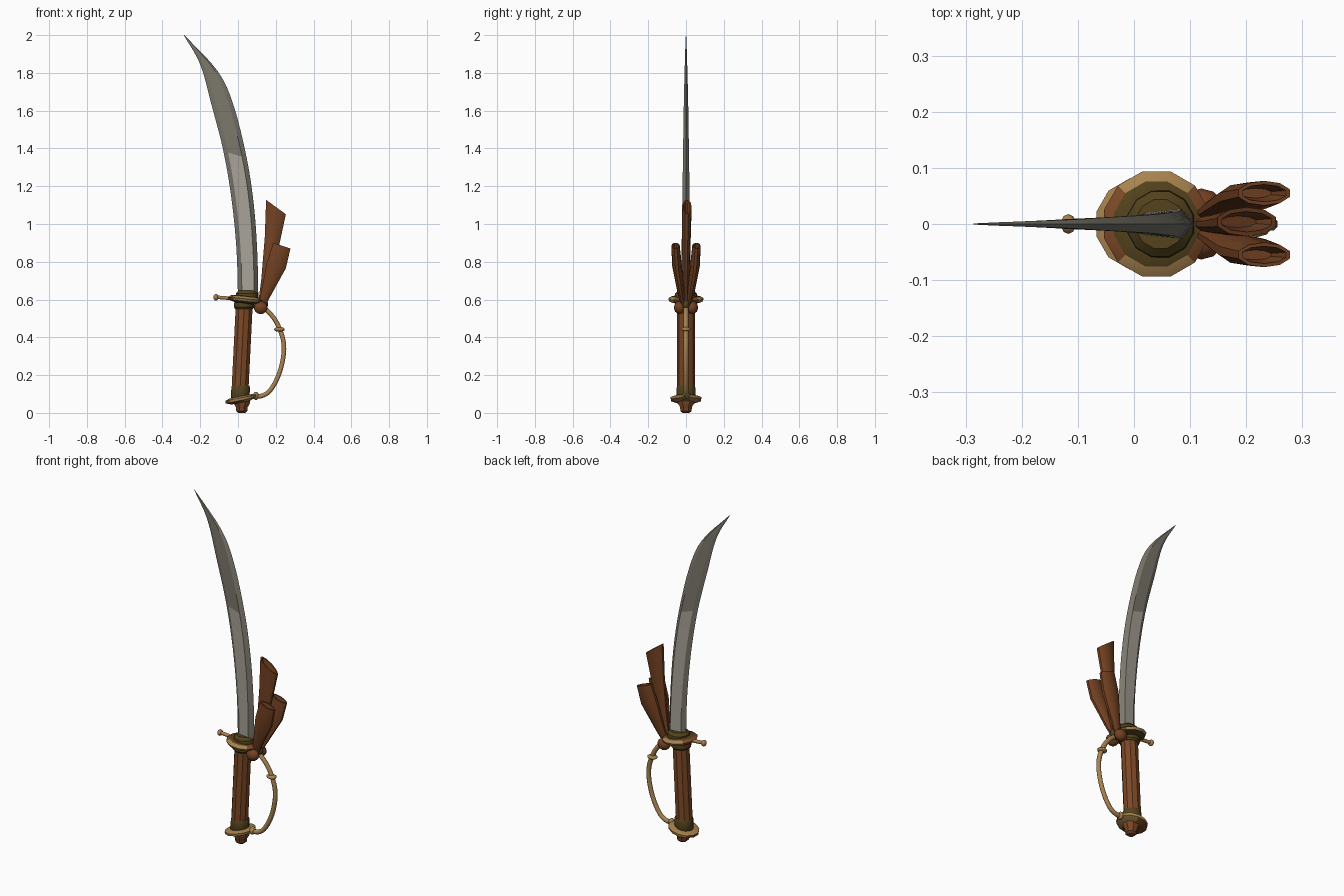
import bpy, math
from mathutils import Vector as V

cube = bpy.data.objects.get("Cube")
if cube:
    bpy.data.objects.remove(cube, do_unlink=True)


def material(name, rgb):
    col = [(c / 255) ** 2.2 for c in rgb] + [1]
    m = bpy.data.materials.new(name)
    m.use_nodes = True
    m.diffuse_color = col
    m.node_tree.nodes["Principled BSDF"].inputs["Base Color"].default_value = col
    return m


STEEL = material("bright steel", (166, 160, 150))
DARK = material("dull steel", (122, 119, 107))
LEATHER = material("brown leather", (124, 74, 43))
CLOTH = material("brown cloth", (116, 68, 39))
BRASS = material("brass", (166, 130, 80))
OLIVE = material("tarnished brass", (84, 68, 34))


def loft(name, rings, mats, rule=None, angle=35, cap_end=True):
    """Skin a list of equal point rings; rule(centre) picks a material slot."""
    n = len(rings[0])
    verts = [p for ring in rings for p in ring]
    faces = [(r * n + i, r * n + (i + 1) % n, (r + 1) * n + (i + 1) % n, (r + 1) * n + i)
             for r in range(len(rings) - 1) for i in range(n)]
    faces.append(tuple(reversed(range(n))))
    if cap_end:
        faces.append(tuple(range(len(verts) - n, len(verts))))
    me = bpy.data.meshes.new(name)
    me.from_pydata(verts, [], faces)
    for m in mats:
        me.materials.append(m)
    if rule:
        for f in me.polygons:
            f.material_index = rule(f.center)
    me.shade_smooth()
    me.set_sharp_from_angle(angle=math.radians(angle))
    ob = bpy.data.objects.new(name, me)
    bpy.context.collection.objects.link(ob)
    return ob


def ellipse(c, u, v, n):
    return [V(c) + V(u) * math.cos(a) + V(v) * math.sin(a)
            for a in (math.tau * (i + 0.5) / n for i in range(n))]


def lathe(name, profile, base, mats, slope=0, lean=0, n=12, rule=None):
    """Turned part: profile of (radius, height); slope tips it along x."""
    rings = [ellipse(V(base) + V((lean * h, 0, h)), (r, 0, r * slope), (0, r, 0), n)
             for r, h in profile]
    return loft(name, rings, mats, rule)


def smooth_path(points, steps=5):
    """Catmull-Rom interpolation of a few points."""
    p = [V(q) for q in points]
    p = [2 * p[0] - p[1]] + p + [2 * p[-1] - p[-2]]
    out = []
    for a, b, c, d in zip(p, p[1:], p[2:], p[3:]):
        for k in range(steps):
            t = k / steps
            out.append(0.5 * (2 * b + (c - a) * t + (2 * a - 5 * b + 4 * c - d) * t * t
                              + (3 * b - a - 3 * c + d) * t ** 3))
    return out + [p[-2]]


def tube(name, points, radius, mat, n=8):
    rings = []
    for i, p in enumerate(points):
        d = (points[min(i + 1, len(points) - 1)] - points[max(i - 1, 0)]).normalized()
        rings.append(ellipse(p, d.cross(V((0, 1, 0))) * -radius, (0, radius, 0), n))
    return loft(name, rings, [mat], angle=60)


def ball(name, c, size, mat):
    bpy.ops.mesh.primitive_uv_sphere_add(segments=10, ring_count=7, radius=1, location=c)
    ob = bpy.context.object
    ob.name, ob.scale = name, size
    ob.data.materials.append(mat)
    ob.data.shade_smooth()
    return ob


# Blade: concave and convex edges, with a thick flat between two bevels
inner = smooth_path([(0, 0, .6), (-.008, 0, .865), (-.034, 0, 1.13), (-.077, 0, 1.385),
                     (-.14, 0, 1.63), (-.2, 0, 1.845), (-.286, 0, 1.998)], 4)
outer = smooth_path([(.108, 0, .6), (.102, 0, .85), (.084, 0, 1.1), (.046, 0, 1.35),
                     (-.024, 0, 1.63), (-.108, 0, 1.81), (-.284, 0, 2)], 4)
rings = []
for k, (a, b) in enumerate(zip(inner, outer)):
    t = .026 * (1 - k / (len(inner) - 1)) ** .8 + .001
    s, e = a.lerp(b, .2), a.lerp(b, .8)
    off = V((0, t, 0))
    rings.append([a, s - off * .75, e - off, b, e + off, s + off * .75])
blade = loft("blade", rings, [DARK, STEEL], angle=15)
for f in blade.data.polygons:
    f.material_index = int(f.index % 6 in (1, 4) and f.center.z < 1.34)

# Grip, pommel and collars
lathe("grip", [(.047, 0), (.047, .44)], (.011, 0, .13), [LEATHER], lean=.05, n=10)
lathe("pommel_collar", [(.046, 0), (.051, .01), (.051, .065), (.046, .075)],
      (.011, 0, .07), [OLIVE], lean=.05)
lathe("pommel_plate", [(.05, -.02), (.082, -.008), (.084, .006), (.06, .014)],
      (.014, 0, .074), [BRASS, LEATHER], slope=.2,
      rule=lambda c: int(c.z < .062))
lathe("pommel_knob", [(.02, 0), (.032, .01), (.034, .03), (.046, .05), (.046, .065)],
      (.02, 0, 0), [LEATHER], n=8)
lathe("grip_collar", [(.048, 0), (.056, .01), (.056, .035)], (.032, 0, .55), [OLIVE])
lathe("blade_collar", [(.062, 0), (.06, .02), (.045, .035)], (.047, 0, .612), [OLIVE])

# Hand guard disc with a brass rim
lathe("guard_disc", [(.05, -.022), (.09, -.01), (.097, .004), (.078, .016), (.05, .02)],
      (.04, 0, .6), [OLIVE, BRASS, LEATHER], slope=-.1,
      rule=lambda c: 0 if math.hypot(c.x - .04, c.y) < .07 else 1 if abs(c.y) > .06 else 2)
tube("quillon", [V((-.115, 0, .612)), V((-.08, 0, .61)), V((0, 0, .602))], .01, BRASS)
ball("quillon_tip", (-.117, 0, .612), (.014, .018, .018), BRASS)

# Knuckle bow with its ring and end
bow = smooth_path([(.1, 0, .57), (.156, 0, .54), (.21, 0, .468), (.243, 0, .36),
                   (.228, 0, .24), (.185, 0, .14), (.135, 0, .093), (.05, 0, .085)])
tube("knuckle_bow", bow, .013, BRASS)
ball("bow_ring", (.219, 0, .442), (.03, .024, .013), BRASS)
ball("bow_end", (.095, 0, .09), (.016, .022, .022), BRASS)


# Cloth knot and its three flaring tails
def tail(name, sections):
    """Sections: centre, half width vector, half thickness; the end is hollow."""
    rings = [ellipse(c, (w, 0, d), (0, t, 0), 10) for c, w, d, t in sections]
    c, w, d, t = sections[-1]
    sunk = V(c) - V((.015, 0, .05))
    rings += [ellipse(c, (w * .85, 0, d * .85), (0, t * .7, 0), 10),
              ellipse(sunk, (w * .6, 0, d * .6), (0, t * .4, 0), 10)]
    loft(name, rings, [CLOTH], angle=40)


tail("middle_tail", [((.125, 0, .57), .02, -.005, .014), ((.15, 0, .7), .028, -.008, .018),
                     ((.182, .002, .92), .042, -.015, .023),
                     ((.201, .004, 1.09), .055, -.04, .026)])
for side, s in (("left", 1), ("right", -1)):
    y = 1 if s > 0 else -1
    tail(side + "_tail", [((.125, .014 * y, .57), .02, -.005, .012),
                          ((.148, .026 * y, .63), .028, -.008, .018),
                          ((.203, .048 * y, .78), .053, -.015, .026),
                          ((.232, .055 * y, .885), .048, -.016, .022)])
    ball(side + "_knot", (.12, .034 * y, .557), (.038, .03, .034), CLOTH)
ball("knot_middle", (.125, 0, .575), (.036, .024, .03), OLIVE)
